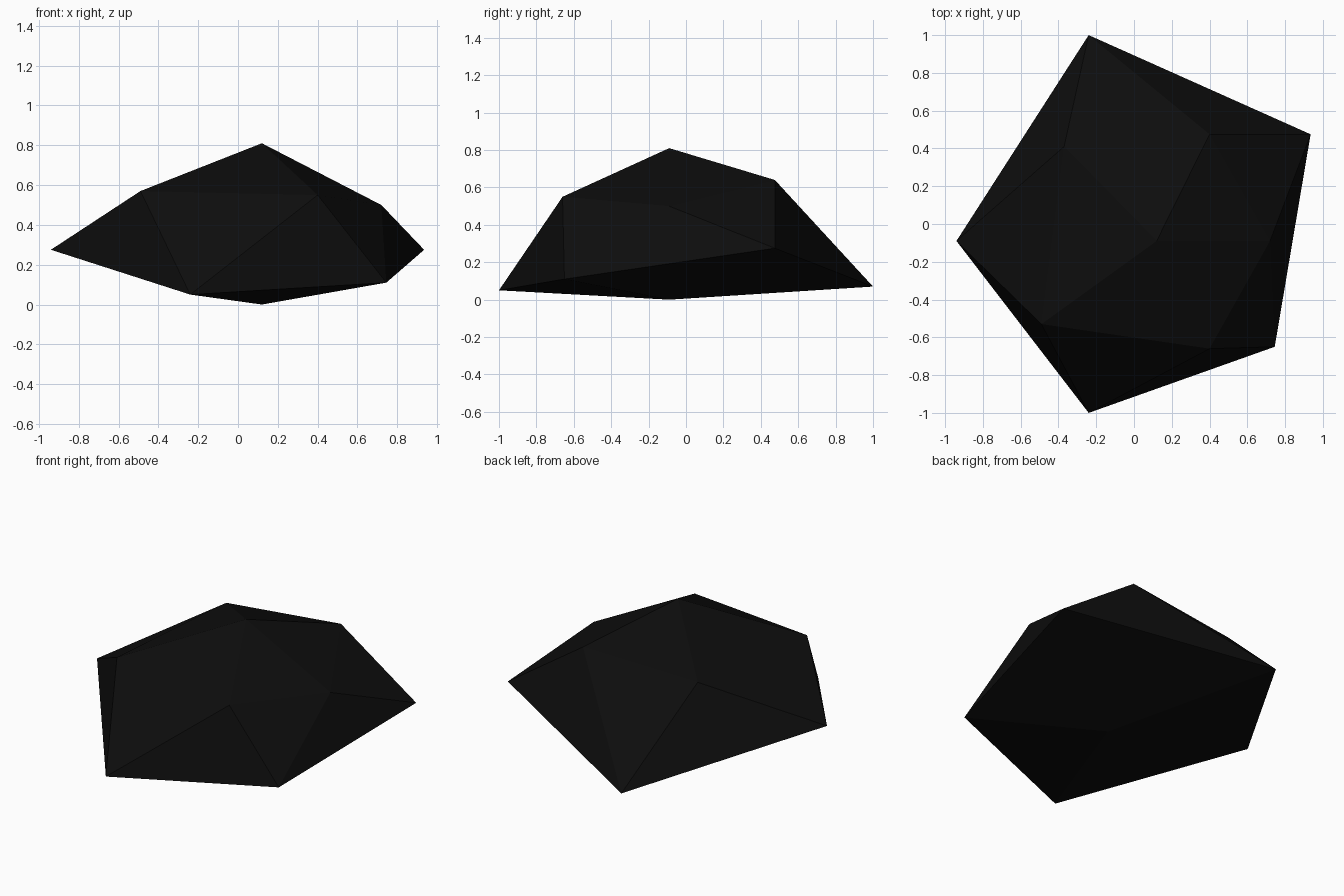
import bpy, bmesh

if "Cube" in bpy.data.objects:
    bpy.data.objects.remove(bpy.data.objects["Cube"])

# Faceted rock: two staggered five-point rings closed by a top and a bottom point
lower = [(-0.24, -1.0, 0.05), (0.745, -0.65, 0.11), (0.935, 0.475, 0.275),
         (-0.24, 1.0, 0.07), (-0.94, -0.09, 0.275)]
upper = [(0.40, -0.66, 0.55), (0.72, -0.09, 0.50), (0.40, 0.475, 0.64),
         (-0.37, 0.41, 0.594), (-0.49, -0.53, 0.57)]

bm = bmesh.new()
lo = [bm.verts.new(p) for p in lower]
up = [bm.verts.new(p) for p in upper]
top = bm.verts.new((0.12, -0.09, 0.81))
bottom = bm.verts.new((0.12, -0.09, 0.0))
for i in range(5):
    j = (i + 1) % 5
    bm.faces.new((bottom, lo[j], lo[i]))    # underside
    bm.faces.new((lo[i], lo[j], up[i]))     # side facets
    bm.faces.new((lo[j], up[j], up[i]))
    bm.faces.new((up[i], up[j], top))       # crown
bmesh.ops.recalc_face_normals(bm, faces=bm.faces)

mesh = bpy.data.meshes.new("rock")
bm.to_mesh(mesh)
bm.free()
rock = bpy.data.objects.new("rock", mesh)
bpy.context.collection.objects.link(rock)

# Near-black stone
stone = bpy.data.materials.new("black_stone")
stone.diffuse_color = (0.004, 0.004, 0.004, 1)
stone.use_nodes = True
stone.node_tree.nodes["Principled BSDF"].inputs["Base Color"].default_value = stone.diffuse_color
mesh.materials.append(stone)
